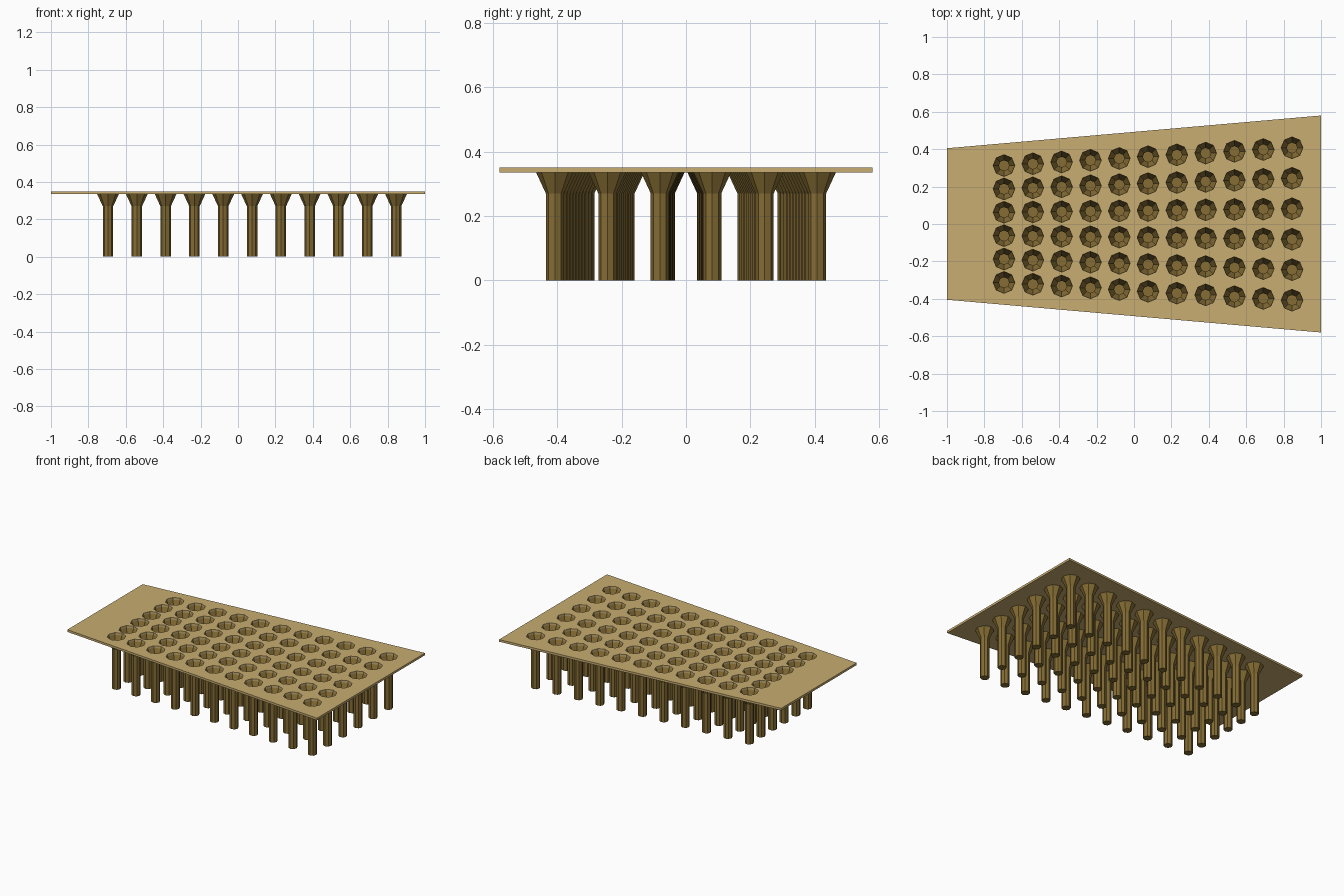
import bpy, bmesh, math

cube = bpy.data.objects.get("Cube")
if cube:
    bpy.data.objects.remove(cube, do_unlink=True)

SIDES = 8
COLUMNS, ROWS = 11, 6
TOP, UNDERSIDE, NECK = 0.35, 0.335, 0.27
MOUTH_R, TUBE_R = 0.058, 0.028


def material(name, colour):
    mat = bpy.data.materials.new(name)
    mat.use_nodes = True
    mat.diffuse_color = colour
    mat.node_tree.nodes["Principled BSDF"].inputs["Base Color"].default_value = colour
    return mat


def add_object(name, bm, mat):
    bmesh.ops.recalc_face_normals(bm, faces=bm.faces)
    mesh = bpy.data.meshes.new(name)
    bm.to_mesh(mesh)
    bm.free()
    mesh.materials.append(mat)
    obj = bpy.data.objects.new(name, mesh)
    bpy.context.collection.objects.link(obj)
    return obj


def ring(bm, centre, radius, z):
    x, y = centre
    angles = [math.tau * i / SIDES for i in range(SIDES)]
    return [bm.verts.new((x + radius * math.cos(a), y + radius * math.sin(a), z)) for a in angles]


def bridge(bm, upper, lower):
    for i in range(len(upper)):
        j = (i + 1) % len(upper)
        bm.faces.new((upper[i], lower[i], lower[j], upper[j]))


tan = material("light tan", (0.578, 0.418, 0.165, 1))
bronze = material("bronze brown", (0.235, 0.152, 0.034, 1))

# Hole centres fan out towards the wide end
centres = []
for c in range(COLUMNS):
    x = -0.695 + 0.154 * c
    spacing = 0.125 + 0.038 * c / (COLUMNS - 1)
    centres += [(x, (r - (ROWS - 1) / 2) * spacing) for r in range(ROWS)]

# Tapered plate
bm = bmesh.new()
outline = [(-1, -0.405), (1, -0.58), (1, 0.58), (-1, 0.405)]
upper = [bm.verts.new((x, y, TOP)) for x, y in outline]
lower = [bm.verts.new((x, y, UNDERSIDE)) for x, y in outline]
bridge(bm, upper, lower)
bm.faces.new(upper)
bm.faces.new(lower[::-1])
plate = add_object("perforated_plate", bm, tan)

# Cutter for the holes
bm = bmesh.new()
for centre in centres:
    upper = ring(bm, centre, MOUTH_R, TOP + 0.05)
    lower = ring(bm, centre, MOUTH_R, UNDERSIDE - 0.05)
    bridge(bm, upper, lower)
    bm.faces.new(upper)
    bm.faces.new(lower[::-1])
cutter = add_object("hole_cutter", bm, tan)
cutter.hide_render = True

cut = plate.modifiers.new("holes", 'BOOLEAN')
cut.operation = 'DIFFERENCE'
cut.solver = 'EXACT'
cut.object = cutter
bpy.context.view_layer.objects.active = plate
bpy.ops.object.modifier_apply(modifier=cut.name)
bpy.data.objects.remove(cutter, do_unlink=True)

# Thin funnels with closed tubes hanging under the holes
bm = bmesh.new()
for centre in centres:
    mouth = ring(bm, centre, MOUTH_R, UNDERSIDE)
    neck = ring(bm, centre, TUBE_R, NECK)
    foot = ring(bm, centre, TUBE_R, 0)
    bridge(bm, mouth, neck)
    bridge(bm, neck, foot)
    bm.faces.new(foot[::-1])
add_object("funnel_tubes", bm, bronze)
